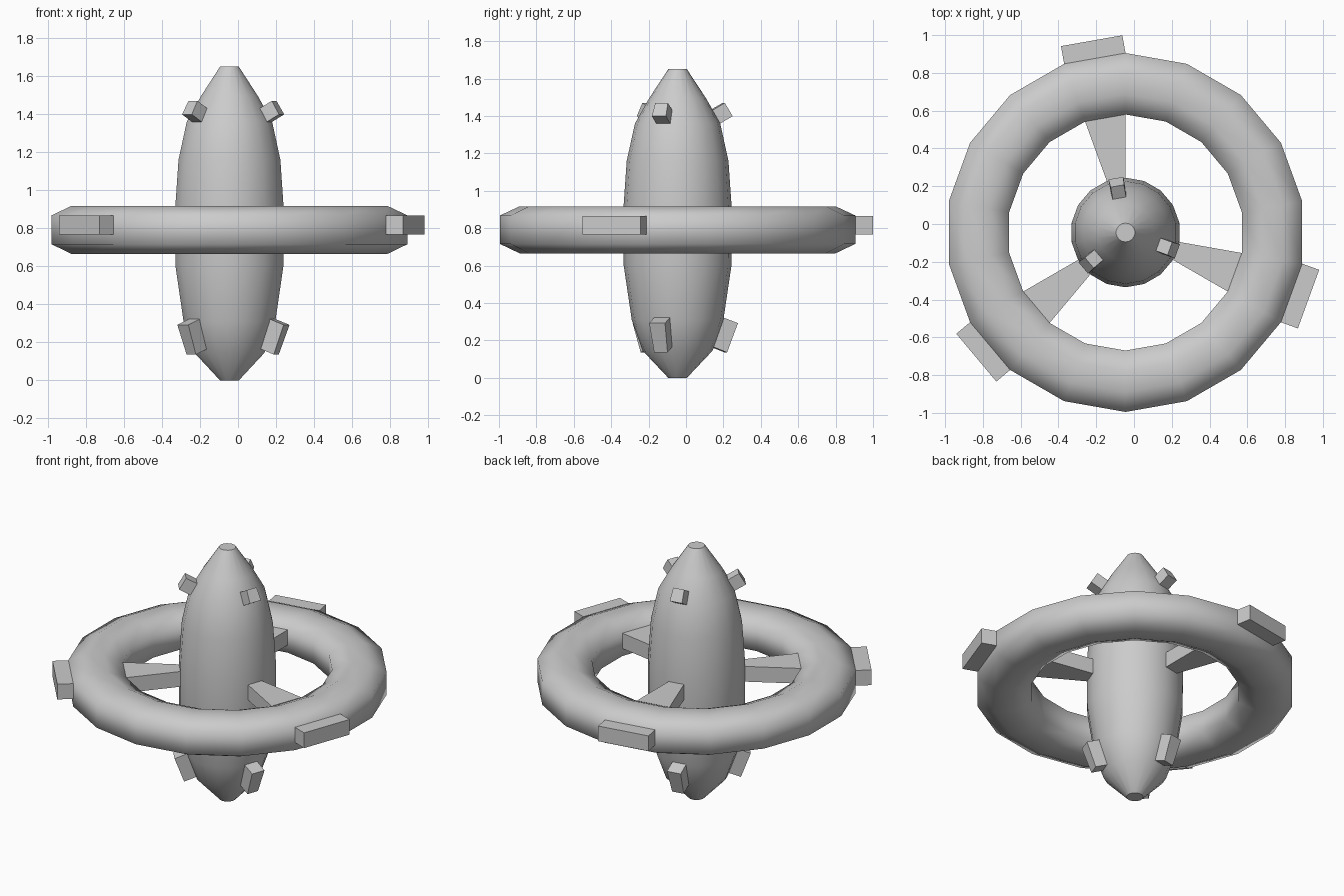
import bpy, bmesh, math
from mathutils import Vector

if "Cube" in bpy.data.objects:
    bpy.data.objects.remove(bpy.data.objects["Cube"])

CX, CY, SIDES = -0.045, -0.045, 18
HALF = math.radians(10)          # half of one 20 degree segment
ANGLES = (100, 220, 340)         # three-fold layout


def finish(name, bm, smooth=None):
    bmesh.ops.recalc_face_normals(bm, faces=bm.faces)
    me = bpy.data.meshes.new(name)
    bm.to_mesh(me)
    bm.free()
    ob = bpy.data.objects.new(name, me)
    bpy.context.collection.objects.link(ob)
    if smooth:
        bpy.ops.object.select_all(action='DESELECT')
        bpy.context.view_layer.objects.active = ob
        ob.select_set(True)
        bpy.ops.object.shade_smooth_by_angle(angle=math.radians(smooth))
    return ob


def lathe(name, profile, closed, smooth):
    """Turn an (r, z) profile round the hull axis."""
    bm = bmesh.new()
    rings = []
    for i in range(SIDES):
        a = math.radians(90) + i * math.tau / SIDES
        rings.append([bm.verts.new((CX + r * math.cos(a), CY + r * math.sin(a), z))
                      for r, z in profile])
    n = len(profile)
    for i in range(SIDES):
        a, b = rings[i], rings[(i + 1) % SIDES]
        for j in range(n if closed else n - 1):
            k = (j + 1) % n
            bm.faces.new((a[j], b[j], b[k], a[k]))
    if not closed:
        bm.faces.new([r[0] for r in rings])
        bm.faces.new([r[-1] for r in rings])
    return finish(name, bm, smooth)


def radial_block(name, deg, section):
    """Four (r, half width, z) corners, mirrored across the radial plane."""
    a = math.radians(deg)
    out = Vector((math.cos(a), math.sin(a), 0))
    side = Vector((-out.y, out.x, 0))
    bm = bmesh.new()
    rows = [[bm.verts.new(Vector((CX, CY, z)) + out * r + side * w * s)
             for r, w, z in section] for s in (-1, 1)]
    bm.faces.new(rows[0])
    bm.faces.new(rows[1])
    for j in range(4):
        k = (j + 1) % 4
        bm.faces.new((rows[0][j], rows[0][k], rows[1][k], rows[1][j]))
    return finish(name, bm)


# Central hull
lathe("hull", [(0.05, 0), (0.187, 0.145), (0.245, 0.31), (0.288, 0.6), (0.29, 0.9),
               (0.272, 1.16), (0.228, 1.36), (0.152, 1.495), (0.05, 1.65)], False, 40)

# Outer ring with chamfered section
lathe("ring", [(0.95, 0.716), (0.95, 0.868), (0.845, 0.917), (0.733, 0.917),
               (0.625, 0.868), (0.625, 0.716), (0.733, 0.666), (0.845, 0.666)], True, 70)

c, s = math.cos(HALF), math.sin(HALF)
Z0, Z1 = 0.766, 0.866
for i, deg in enumerate(ANGLES, 1):
    # Wedge spokes joining hull to ring
    ri, ro = 0.28, 0.63
    radial_block(f"spoke_{i}", deg, [(ri * c, ri * s, Z0), (ro * c, ro * s, Z0),
                                     (ro * c, ro * s, Z1), (ri * c, ri * s, Z1)])
    # Blocks on the outside of the ring
    w = 0.95 * s
    radial_block(f"ring_block_{i}", deg, [(0.925, w, Z0), (1.031, w, Z0),
                                          (1.031, w, Z1), (0.925, w, Z1)])
    # Upper fins, tilted up
    radial_block(f"upper_fin_{i}", deg, [(0.192, 0.040, 1.341), (0.292, 0.040, 1.399),
                                         (0.250, 0.036, 1.470), (0.150, 0.036, 1.412)])
    # Lower fins, tilted down
    radial_block(f"lower_fin_{i}", deg, [(0.170, 0.038, 0.172), (0.262, 0.038, 0.136),
                                         (0.320, 0.045, 0.292), (0.228, 0.045, 0.328)])
